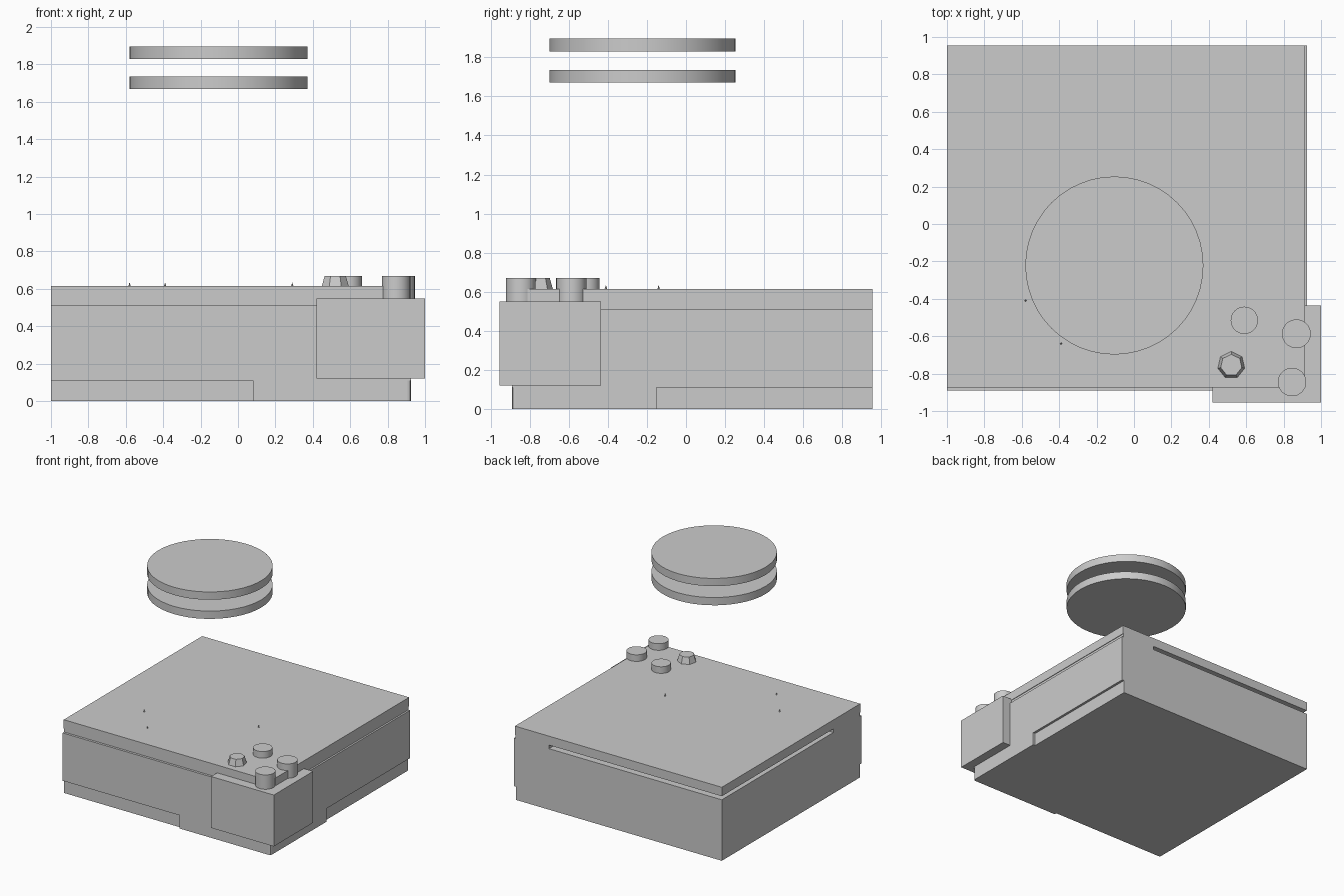
import bpy, bmesh, math

cube = bpy.data.objects.get("Cube")
if cube:
    bpy.data.objects.remove(cube, do_unlink=True)

grey = bpy.data.materials.new("plain_grey")
grey.use_nodes = True
colour = (0.6, 0.6, 0.6, 1)
grey.diffuse_color = colour
grey.node_tree.nodes["Principled BSDF"].inputs["Base Color"].default_value = colour


def make(name, bm):
    bmesh.ops.recalc_face_normals(bm, faces=bm.faces)
    mesh = bpy.data.meshes.new(name)
    bm.to_mesh(mesh)
    bm.free()
    mesh.materials.append(grey)
    obj = bpy.data.objects.new(name, mesh)
    bpy.context.collection.objects.link(obj)
    return obj


def prism(name, outline, z0, z1):
    """Extrude a plan outline between two heights."""
    bm = bmesh.new()
    face = bm.faces.new([bm.verts.new((x, y, z0)) for x, y in outline])
    side = bmesh.ops.extrude_face_region(bm, geom=[face])["geom"]
    top = [v for v in side if isinstance(v, bmesh.types.BMVert)]
    bmesh.ops.translate(bm, verts=top, vec=(0, 0, z1 - z0))
    return make(name, bm)


def box(name, x0, x1, y0, y1, z0, z1):
    return prism(name, [(x0, y0), (x1, y0), (x1, y1), (x0, y1)], z0, z1)


def cylinder(name, x, y, r, z0, z1, sides=32, top_r=None, smooth=True):
    bm = bmesh.new()
    bmesh.ops.create_cone(bm, cap_ends=True, segments=sides, radius1=r,
                          radius2=r if top_r is None else top_r, depth=z1 - z0)
    bmesh.ops.translate(bm, verts=bm.verts, vec=(x, y, (z0 + z1) / 2))
    obj = make(name, bm)
    if smooth:
        bpy.ops.object.select_all(action='DESELECT')
        obj.select_set(True)
        bpy.context.view_layer.objects.active = obj
        bpy.ops.object.shade_smooth_by_angle(angle=math.radians(30))
    return obj


LEFT, BACK = -1.0, 0.955

# Body: recessed base, proud upper panel and proud corner foot
box("base", LEFT, 0.905, -0.87, BACK, 0, 0.11)
box("body", LEFT, 0.925, -0.89, BACK, 0.11, 0.51)
prism("corner_foot", [(0.08, -0.89), (0.905, -0.89), (0.92, -0.885),
                      (0.925, -0.87), (0.925, -0.15), (0.08, -0.15)], 0, 0.11)

# Spacers under the lid leave a slot along the back and one side
box("spacer_core", LEFT + 0.1, 0.9, -0.86, BACK - 0.1, 0.51, 0.54)
box("spacer_side", 0.6, 0.91, -0.87, BACK, 0.51, 0.54)
box("spacer_front", LEFT, 0.91, -0.87, -0.52, 0.51, 0.54)

# Lid with a clipped corner beside the corner knob
prism("lid", [(LEFT, -0.875), (0.78, -0.875), (0.915, -0.81),
              (0.915, BACK), (LEFT, BACK)], 0.54, 0.615)

# Corner control block
box("corner_block", 0.42, 1.0, -0.955, -0.435, 0.12, 0.55)

# Knobs
for i, (x, y, r) in enumerate([(0.845, -0.845, 0.076), (0.868, -0.587, 0.077),
                               (0.59, -0.515, 0.073)]):
    cylinder(f"knob_{i + 1}", x, y, r, 0.54, 0.67)
cylinder("faceted_knob", 0.52, -0.755, 0.075, 0.61, 0.67, 7, 0.058, False)

# Tiny pins on the lid
for i, (x, y) in enumerate([(-0.58, -0.41), (0.29, -0.14), (-0.39, -0.64)]):
    cylinder(f"pin_{i + 1}", x, y, 0.008, 0.61, 0.635, 4, 0, False)

# Two discs floating above the lid
for name, z in (("lower_disc", 1.67), ("upper_disc", 1.83)):
    cylinder(name, -0.105, -0.222, 0.476, z, z + 0.065, 48)
